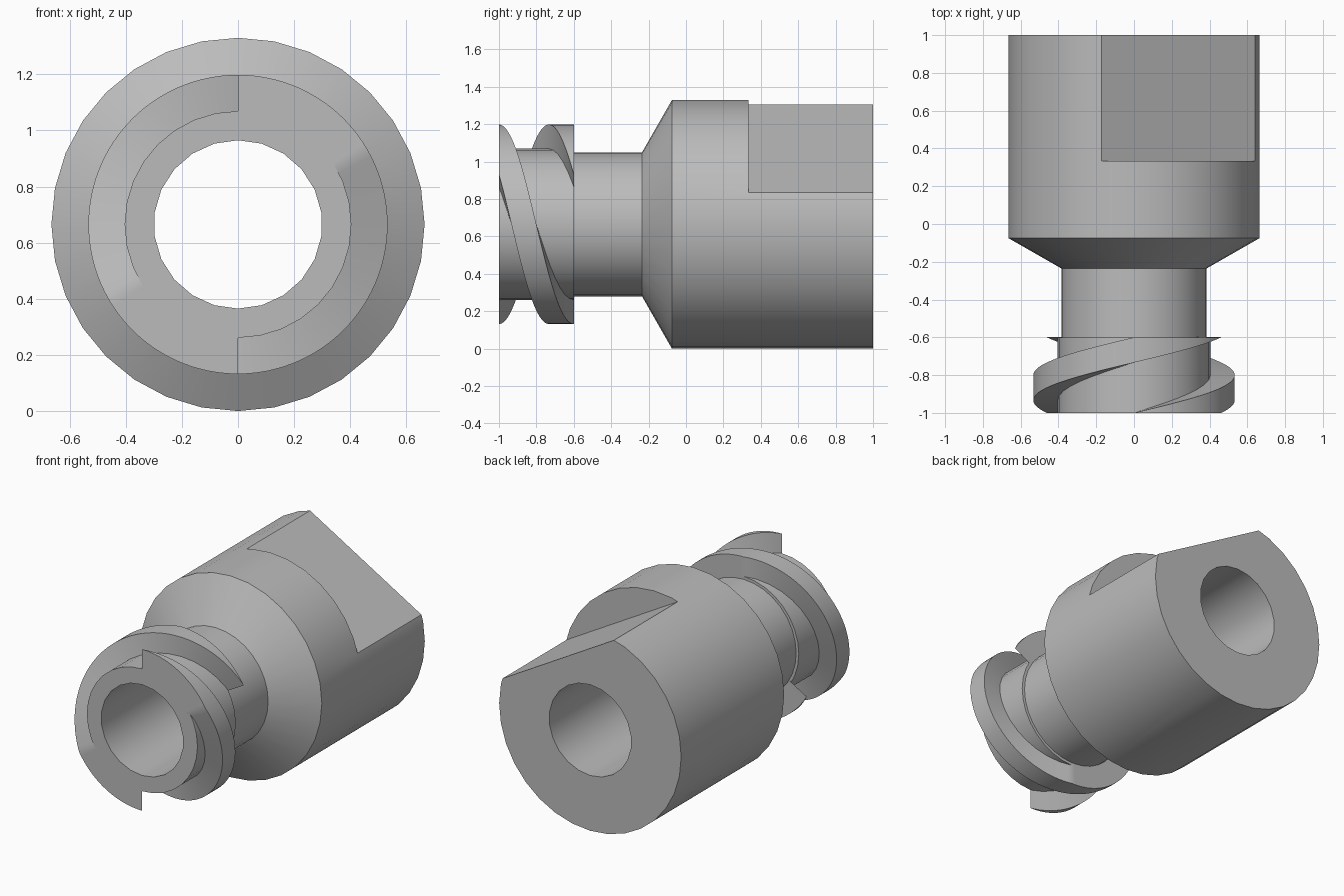
import bpy, bmesh, math
from mathutils import Matrix, Vector

if "Cube" in bpy.data.objects:
    bpy.data.objects.remove(bpy.data.objects["Cube"], do_unlink=True)

AXIS_Z = 0.665
grey = bpy.data.materials.new("plain grey")
grey.use_nodes = True
grey.diffuse_color = (0.5, 0.5, 0.5, 1)
grey.node_tree.nodes["Principled BSDF"].inputs["Base Color"].default_value = (0.5, 0.5, 0.5, 1)


def finish(name, bm):
    bmesh.ops.recalc_face_normals(bm, faces=bm.faces)
    mesh = bpy.data.meshes.new(name)
    bm.to_mesh(mesh)
    bm.free()
    mesh.materials.append(grey)
    ob = bpy.data.objects.new(name, mesh)
    bpy.context.collection.objects.link(ob)
    return ob


def at(radius, angle, y):
    return Vector((radius * math.cos(angle), y, AXIS_Z + radius * math.sin(angle)))


def turned(name, profile, sides):
    """Solid of revolution about the y axis from (y, radius) points."""
    bm = bmesh.new()
    rings = [[bm.verts.new(at(r, math.pi / 2 + math.tau * i / sides, y)) for i in range(sides)]
             for y, r in profile]
    for a, b in zip(rings, rings[1:]):
        for i in range(sides):
            j = (i + 1) % sides
            bm.faces.new((a[i], a[j], b[j], b[i]))
    bm.faces.new(rings[0])
    bm.faces.new(rings[-1])
    return finish(name, bm)


def smooth(ob):
    bpy.ops.object.select_all(action="DESELECT")
    ob.select_set(True)
    bpy.context.view_layer.objects.active = ob
    bpy.ops.object.shade_smooth_by_angle(angle=math.radians(30))


def cut(ob, cutter):
    mod = ob.modifiers.new("cut", "BOOLEAN")
    mod.operation = "DIFFERENCE"
    mod.solver = "EXACT"
    mod.object = cutter
    bpy.context.view_layer.objects.active = ob
    bpy.ops.object.modifier_apply(modifier=mod.name)
    bpy.data.objects.remove(cutter, do_unlink=True)


# Body: threaded core, neck, cone and wide shank
body = turned("body", [(-1, 0.404), (-0.6, 0.404), (-0.6, 0.385), (-0.235, 0.385),
                       (-0.075, 0.665), (1, 0.665)], 32)

# Through bore
cut(body, turned("bore_cutter", [(-1.2, 0.3), (1.2, 0.3)], 22))

# Two parallel wrench flats on the rear of the shank
FLAT, DEPTH = 0.467, 0.5
for side in (0, math.pi):
    bm = bmesh.new()
    bmesh.ops.create_cube(bm, size=1)
    bm.transform(Matrix.Translation((0, 0, AXIS_Z))
                 @ Matrix.Rotation(math.radians(30) + side, 4, "Y")
                 @ Matrix.Translation((0, 0.833, FLAT + DEPTH / 2))
                 @ Matrix.Diagonal((2, 1, DEPTH, 1)))
    cut(body, finish("flat_cutter", bm))
smooth(body)


# Two-start helical thread, trimmed flush with both ends of the core
def thread(name, turn):
    bm = bmesh.new()
    rise = 0.4 / 180
    clamp = lambda y: min(max(y, -1), -0.6)
    sections = []
    for deg in range(90, -151, -3):
        front = clamp(-1 + rise * (30 - deg))
        back = max(clamp(-1 + rise * (90 - deg)), front + 0.0005)
        a = math.radians(deg) + turn
        sections.append([bm.verts.new(at(r, a, y)) for r, y in
                         ((0.38, front), (0.533, front), (0.533, back), (0.38, back))])
    for p, q in zip(sections, sections[1:]):
        for i in range(4):
            j = (i + 1) % 4
            bm.faces.new((p[i], p[j], q[j], q[i]))
    bm.faces.new(sections[0])
    bm.faces.new(sections[-1])
    smooth(finish(name, bm))


thread("thread_first_start", 0)
thread("thread_second_start", math.pi)
